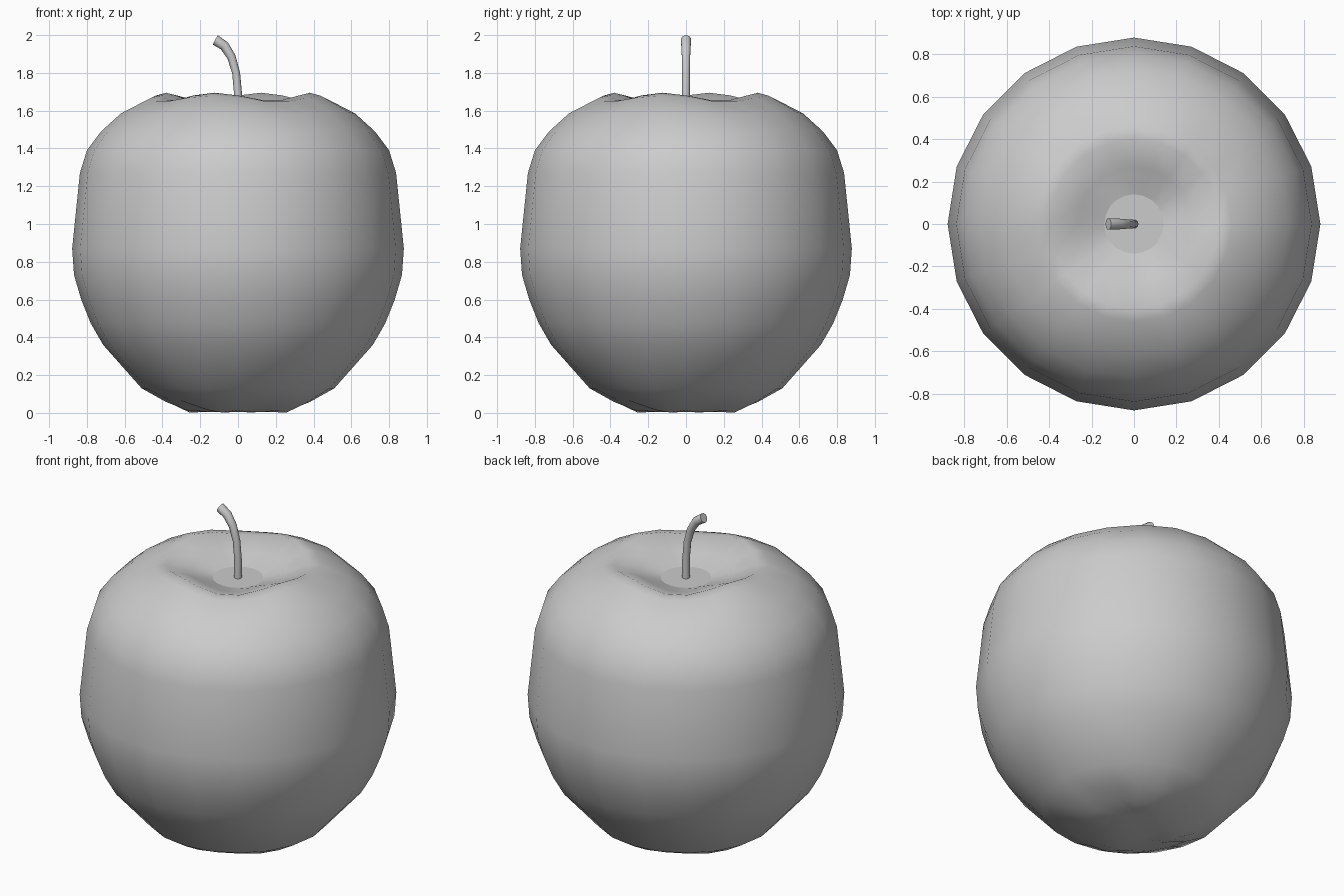
import bpy, bmesh
from math import sin, cos, radians, tau
from mathutils import Vector

if "Cube" in bpy.data.objects:
    bpy.data.objects.remove(bpy.data.objects["Cube"])


def loft(name, rings, sharp_caps):
    """Skin a stack of equal-sized rings and cap both ends."""
    bm = bmesh.new()
    loops = [[bm.verts.new(p) for p in ring] for ring in rings]
    n = len(loops[0])
    for a, b in zip(loops, loops[1:]):
        for i in range(n):
            j = (i + 1) % n
            bm.faces.new((a[i], a[j], b[j], b[i])).smooth = True
    for loop, sharp in zip((loops[0], loops[-1]), sharp_caps):
        cap = bm.faces.new(loop)
        cap.smooth = not sharp
        for e in cap.edges:
            e.smooth = not sharp
    bmesh.ops.recalc_face_normals(bm, faces=bm.faces[:])
    mesh = bpy.data.meshes.new(name)
    bm.to_mesh(mesh)
    bm.free()
    obj = bpy.data.objects.new(name, mesh)
    bpy.context.collection.objects.link(obj)
    return obj


# Apple body: (radius, height, height of the four lobes), hollow top to base
profile = [
    (0.14, 1.58, 0), (0.27, 1.622, 0.012), (0.40, 1.674, 0.021),
    (0.46, 1.663, 0.016), (0.62, 1.583, 0.007), (0.725, 1.49, 0),
    (0.80, 1.39, 0), (0.837, 1.27, 0), (0.878, 0.87, 0), (0.868, 0.73, 0),
    (0.83, 0.60, 0), (0.78, 0.475, 0), (0.714, 0.36, 0), (0.51, 0.13, 0),
    (0.38, 0.06, -0.008), (0.27, 0.02, -0.018), (0.165, 0.005, 0),
]
SIDES = 20
body_rings = []
for r, z, lobe in profile:
    ring = []
    for i in range(SIDES):
        a = tau * i / SIDES
        ring.append((r * cos(a), r * sin(a), z + lobe * cos(4 * (a + radians(18)))))
    body_rings.append(ring)
loft("apple_body", body_rings, (True, False))

# Stem: (x, z, radius, lean from vertical in degrees)
path = [
    (0.0, 1.57, 0.022, 0), (0.0, 1.69, 0.021, 1), (-0.01, 1.80, 0.021, 8),
    (-0.035, 1.885, 0.023, 25), (-0.072, 1.943, 0.026, 42), (-0.121, 1.975, 0.028, 62),
]
stem_rings = []
for x, z, r, lean in path:
    t = radians(lean)
    across = Vector((cos(t), 0, sin(t)))
    side = Vector((0, 1, 0))
    stem_rings.append([Vector((x, 0, z)) + r * (cos(tau * i / 10) * across + sin(tau * i / 10) * side)
                       for i in range(10)])
loft("stem", stem_rings, (True, True))
